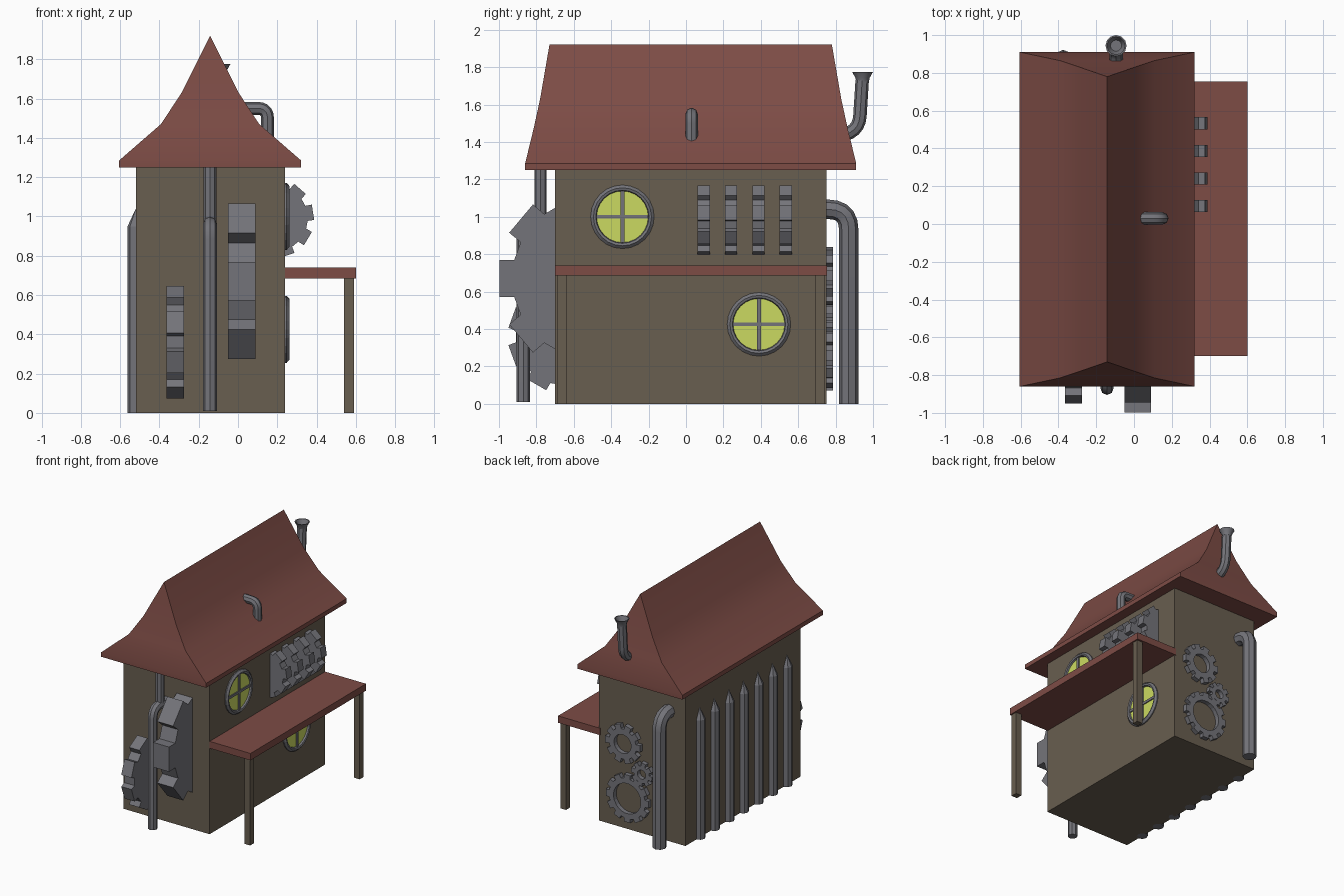
import bpy, bmesh
from math import sin, cos, pi, radians
from mathutils import Vector, Matrix

cube = bpy.data.objects.get("Cube")
if cube:
    bpy.data.objects.remove(cube)


def material(name, rgb):
    m = bpy.data.materials.new(name)
    m.use_nodes = True
    m.diffuse_color = (*rgb, 1)
    m.node_tree.nodes["Principled BSDF"].inputs["Base Color"].default_value = (*rgb, 1)
    return m


WALL = material("brown wall", (0.14, 0.112, 0.08))
ROOF = material("red brown roof", (0.205, 0.072, 0.06))
METAL = material("grey metal", (0.175, 0.175, 0.195))
GLASS = material("yellow green glass", (0.60, 0.70, 0.12))


def add(name, bm, mat, smooth=None):
    bmesh.ops.recalc_face_normals(bm, faces=bm.faces)
    mesh = bpy.data.meshes.new(name)
    bm.to_mesh(mesh)
    bm.free()
    return link(name, mesh, mat, smooth)


def link(name, mesh, mat, smooth=None):
    mesh.materials.clear()
    mesh.materials.append(mat)
    obj = bpy.data.objects.new(name, mesh)
    bpy.context.collection.objects.link(obj)
    if smooth:
        bpy.ops.object.select_all(action="DESELECT")
        obj.select_set(True)
        bpy.context.view_layer.objects.active = obj
        bpy.ops.object.shade_smooth_by_angle(angle=radians(smooth))
    return obj


def box(name, lo, hi, mat):
    lo, hi = Vector(lo), Vector(hi)
    bm = bmesh.new()
    bmesh.ops.create_cube(bm, size=1, matrix=Matrix.Translation((lo + hi) / 2)
                          @ Matrix.Diagonal((*(hi - lo), 1)))
    return add(name, bm, mat)


def lathe(name, profile, center, axis, sides, mat, closed=False, smooth=None):
    """Spin (radius, height) points about an axis."""
    rot = Vector((0, 0, 1)).rotation_difference(Vector(axis)).to_matrix()
    bm = bmesh.new()
    rings = []
    for r, h in profile:
        rings.append([bm.verts.new(Vector(center) + rot @ Vector(
            (r * cos(2 * pi * i / sides), r * sin(2 * pi * i / sides), h)))
            for i in range(sides)])
    pairs = list(zip(rings, rings[1:] + rings[:1])) if closed else list(zip(rings, rings[1:]))
    for a, b in pairs:
        for i in range(sides):
            j = (i + 1) % sides
            bm.faces.new((a[i], a[j], b[j], b[i]))
    if not closed:
        bm.faces.new(rings[0])
        bm.faces.new(rings[-1])
    bmesh.ops.remove_doubles(bm, verts=bm.verts, dist=0.0001)
    return add(name, bm, mat, smooth)


def gear(name, center, axis, radius, root, width, teeth, turn=0, hole=0):
    """Toothed wheel; angles run in the plane of the two other axes."""
    c = Vector(center)
    u, v = (Vector((0, 1, 0)), Vector((0, 0, 1))) if axis == "x" else (Vector((1, 0, 0)), Vector((0, 0, 1)))
    n = u.cross(v) * width / 2
    step = 2 * pi / teeth
    outline = []
    for t in range(teeth):
        mid = radians(turn) + t * step
        for off, r in ((-0.33, root), (-0.28, radius), (0.28, radius), (0.33, root)):
            a = mid + off * step
            outline.append((a, r))
    bm = bmesh.new()

    def ring(side, fixed=None):
        return [bm.verts.new(c + side * n + (fixed or r) * (cos(a) * u + sin(a) * v))
                for a, r in outline]

    def bridge(a, b):
        for i in range(len(a)):
            j = (i + 1) % len(a)
            bm.faces.new((a[i], a[j], b[j], b[i]))

    front, back = ring(1), ring(-1)
    bridge(front, back)
    if hole:
        hf, hb = ring(1, hole), ring(-1, hole)
        bridge(front, hf)
        bridge(hf, hb)
        bridge(hb, back)
    else:
        bm.faces.new(front)
        bm.faces.new(back)
    return add(name, bm, METAL)


def pipe(name, points, radius, bend=0.08):
    """Round pipe along a path, with every inner corner rounded."""
    pts = [Vector(p) for p in points]
    path = [pts[0]]
    for a, b, c in zip(pts, pts[1:], pts[2:]):
        p, q = b + (a - b).normalized() * bend, b + (c - b).normalized() * bend
        for i in range(6):
            t = i / 5
            path.append(p * (1 - t) ** 2 + b * 2 * t * (1 - t) + q * t * t)
    path.append(pts[-1])
    curve = bpy.data.curves.new(name, "CURVE")
    curve.dimensions = "3D"
    curve.bevel_depth = radius
    curve.bevel_resolution = 2
    curve.use_fill_caps = True
    spline = curve.splines.new("POLY")
    spline.points.add(len(path) - 1)
    for sp, p in zip(spline.points, path):
        sp.co = (*p, 1)
    temp = bpy.data.objects.new(name + " path", curve)
    bpy.context.collection.objects.link(temp)
    graph = bpy.context.evaluated_depsgraph_get()
    mesh = bpy.data.meshes.new_from_object(temp.evaluated_get(graph))
    bpy.data.objects.remove(temp)
    return link(name, mesh, METAL, 40)


# House body and flared roof
box("house_body", (-0.52, -0.70, 0), (0.24, 0.75, 1.255), WALL)

bm = bmesh.new()
roof_x, y0, y1 = -0.142, -0.86, 0.91
# half width, height, inset of the gable ends
levels = ((0.463, 1.25, 0), (0.463, 1.285, 0), (0.25, 1.47, 0.045), (0.145, 1.63, 0.08), (0, 1.92, 0.13))
rows = [[bm.verts.new((roof_x + sx * w, y, z)) for sx, y in
         ((-1, y0 + d), (1, y0 + d), (1, y1 - d), (-1, y1 - d))] for w, z, d in levels]
bm.faces.new(rows[0])
for a, b in zip(rows, rows[1:]):
    for i in range(4):
        j = (i + 1) % 4
        bm.faces.new((a[i], a[j], b[j], b[i]))
bmesh.ops.remove_doubles(bm, verts=bm.verts, dist=0.0001)
add("roof", bm, ROOF, 28)

# Porch awning on two posts
box("porch_roof", (0.23, -0.70, 0.685), (0.60, 0.755, 0.74), ROOF)
for tag, y in (("front", -0.69), ("back", 0.69)):
    box(f"porch_post_{tag}", (0.54, y, 0), (0.59, y + 0.05, 0.69), WALL)

# Round windows
for tag, y, z in (("upper", -0.34, 1.0), ("lower", 0.39, 0.425)):
    lathe(f"{tag}_window_frame", ((0.17, -0.01), (0.17, 0.008), (0.155, 0.022), (0.142, 0.018), (0.135, -0.01)),
          (0.24, y, z), (1, 0, 0), 24, METAL, closed=True)
    lathe(f"{tag}_window_glass", ((0.138, 0), (0.138, 0.005)), (0.24, y, z), (1, 0, 0), 24, GLASS)
    box(f"{tag}_window_bar_upright", (0.24, y - 0.01, z - 0.138), (0.254, y + 0.01, z + 0.138), METAL)
    box(f"{tag}_window_bar_level", (0.24, y - 0.138, z - 0.01), (0.253, y + 0.138, z + 0.01), METAL)

# Gears: side row, front pair and back train
for i in range(4):
    gear(f"side_gear_{i + 1}", (0.185, 0.095 + 0.146 * i, 0.99), "y", 0.203, 0.17, 0.065, 9, 9)
gear("front_large_gear", (0.02, -0.50, 0.67), "x", 0.508, 0.43, 0.14, 9, 180)
gear("front_small_gear", (-0.32, -0.65, 0.36), "x", 0.303, 0.26, 0.09, 9, 0)
gear("back_large_gear", (-0.03, 0.765, 0.26), "y", 0.19, 0.16, 0.04, 12, 0, 0.12)
gear("back_upper_gear", (0.01, 0.765, 0.685), "y", 0.155, 0.12, 0.04, 10, 0, 0.075)
gear("back_small_gear", (-0.157, 0.765, 0.485), "y", 0.095, 0.068, 0.04, 8, 10, 0.036)

# Row of pointed half-buried pipes on the right wall
for i in range(7):
    lathe(f"wall_pipe_{i + 1}", ((0.042, 0.0), (0.042, 0.95), (0.0, 1.04)),
          (-0.52, 0.57 - 0.183 * i, 0), (0, 0, 1), 8, METAL)

# Bent pipes
pipe("back_drain_pipe", ((-0.375, 0.72, 1.04), (-0.375, 0.87, 1.04), (-0.375, 0.87, 0)), 0.052, 0.11)
pipe("front_drain_pipe", ((-0.143, -0.68, 0.965), (-0.143, -0.87, 0.965), (-0.143, -0.87, 0.01)), 0.035, 0.08)
pipe("front_roof_pipe", ((-0.143, -0.778, 1.27), (-0.143, -0.778, 0.95)), 0.033)
pipe("roof_side_pipe", ((-0.02, 0.03, 1.55), (0.15, 0.03, 1.55), (0.15, 0.03, 1.38)), 0.033, 0.05)

# Chimney with a hollow flared mouth
pipe("chimney_pipe", ((-0.095, 0.81, 1.43), (-0.095, 0.925, 1.46), (-0.095, 0.942, 1.73)), 0.036, 0.08)
lathe("chimney_mouth", ((0.034, 0), (0.038, 0.02), (0.056, 0.052), (0.048, 0.052), (0.03, 0.012)),
      (-0.095, 0.944, 1.723), (0, 0, 1), 12, METAL, smooth=40)
